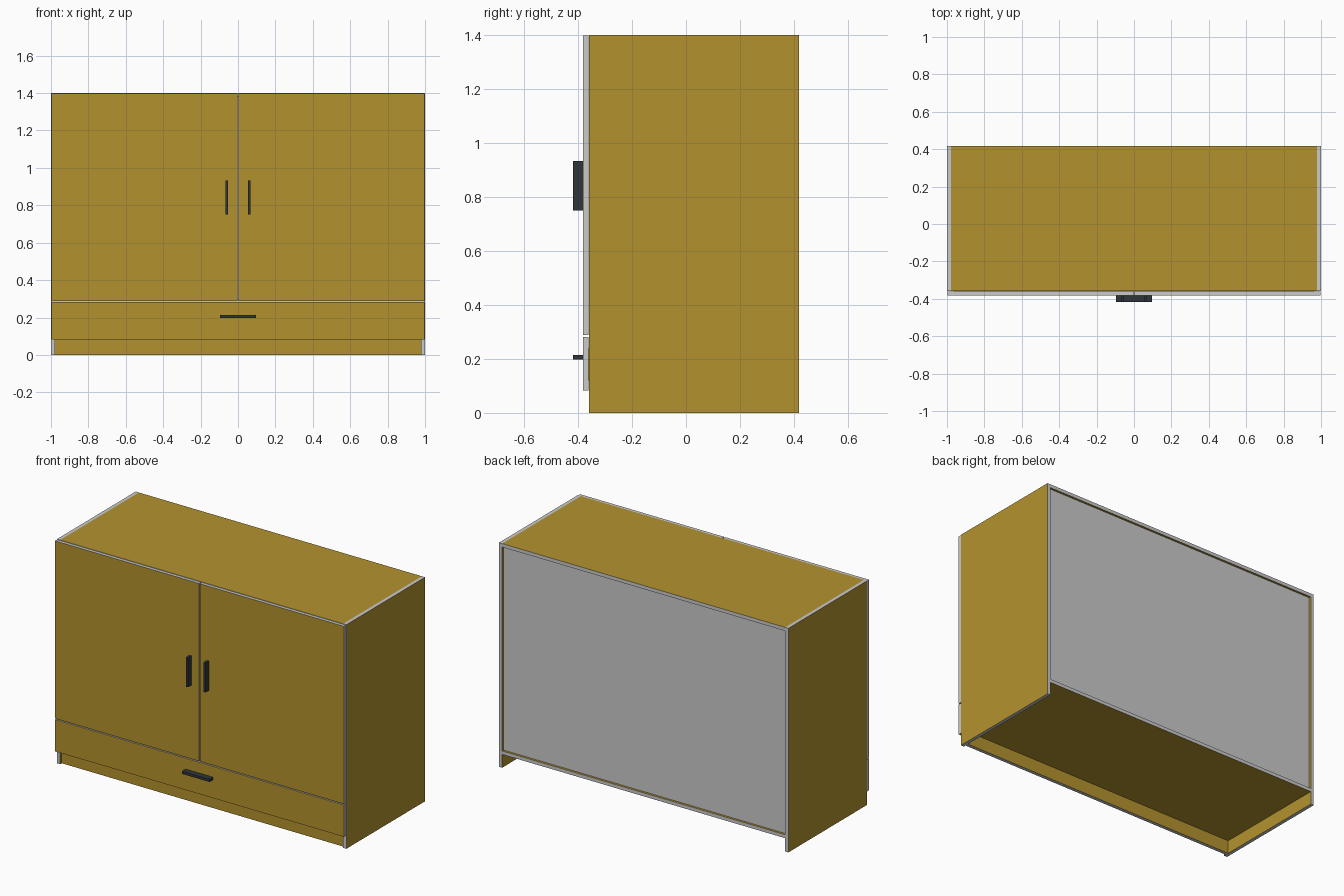
import bpy, bmesh

if "Cube" in bpy.data.objects:
    bpy.data.objects.remove(bpy.data.objects["Cube"])


def material(name, rgb):
    m = bpy.data.materials.new(name)
    m.diffuse_color = (*rgb, 1.0)
    m.use_nodes = True
    m.node_tree.nodes["Principled BSDF"].inputs["Base Color"].default_value = m.diffuse_color
    return m


wood = material("golden_wood", (0.45, 0.29, 0.027))
grey = material("grey_edge", (0.60, 0.60, 0.60))
dark = material("dark_metal", (0.03, 0.036, 0.04))


def box(name, x, y, z, mats, thin=None):
    """Box from ranges; with two materials the faces across the thin axis get the first."""
    me = bpy.data.meshes.new(name)
    bm = bmesh.new()
    bmesh.ops.create_cube(bm, size=1.0)
    for v in bm.verts:
        v.co = [r[0] + (c + 0.5) * (r[1] - r[0]) for c, r in zip(v.co, (x, y, z))]
    bm.normal_update()
    for f in bm.faces:
        if thin is not None:
            f.material_index = 0 if abs(f.normal[thin]) > 0.5 else 1
    bm.to_mesh(me)
    bm.free()
    for m in mats:
        me.materials.append(m)
    ob = bpy.data.objects.new(name, me)
    bpy.context.collection.objects.link(ob)
    return ob


def board(name, x, y, z):
    """Wood-faced board with grey edges all round."""
    sizes = [r[1] - r[0] for r in (x, y, z)]
    return box(name, x, y, z, (wood, grey), sizes.index(min(sizes)))


T = 0.022                      # board thickness
FRONT, BACK, TOP = -0.359, 0.418, 1.40
BASE = 0.083                   # underside of the bottom board
IN = 1.0 - T                   # inner half width
DOOR = (-0.381, -0.361)

# carcass
for name, s in (("left", -1), ("right", 1)):
    board(name + "_side", sorted((s * IN, s)), (FRONT, BACK), (0, TOP))
board("top_board", (-IN, IN), (FRONT, BACK), (TOP - T, TOP))
board("bottom_board", (-IN, IN), (FRONT, BACK), (BASE, BASE + T))
board("divider_board", (-IN, IN), (FRONT, BACK - 0.021), (0.274, 0.274 + T))
board("plinth", (-IN, IN), (FRONT + 0.015, FRONT + 0.015 + T), (0, BASE))
box("back_panel", (-IN, IN), (BACK - 0.021, BACK - 0.014), (BASE + T, TOP - T), (grey,))

# doors with upright handles
for name, s in (("left", -1), ("right", 1)):
    board(name + "_door", sorted((s * 0.003, s * 0.998)), DOOR, (0.288, 1.398))
    box(name + "_door_handle", sorted((s * 0.053, s * 0.068)), (-0.418, DOOR[0]),
        (0.75, 0.933), (dark,))

# drawer front, handle and box
board("drawer_front", (-0.998, 0.998), DOOR, (BASE, 0.282))
box("drawer_handle", (-0.095, 0.095), (-0.418, DOOR[0]), (0.198, 0.214), (dark,))
D = 0.96                       # drawer box half width
for name, s in (("left", -1), ("right", 1)):
    board("drawer_" + name + "_side", sorted((s * (D - T), s * D)), (DOOR[1], 0.36), (0.12, 0.238))
board("drawer_back", (-D + T, D - T), (0.36 - T, 0.36), (0.12, 0.238))
board("drawer_inner_front", (-D + T, D - T), (DOOR[1], DOOR[1] + T), (0.12, 0.238))
box("drawer_base", (-D + T, D - T), (DOOR[1] + T, 0.36 - T), (0.12, 0.127), (grey,))
